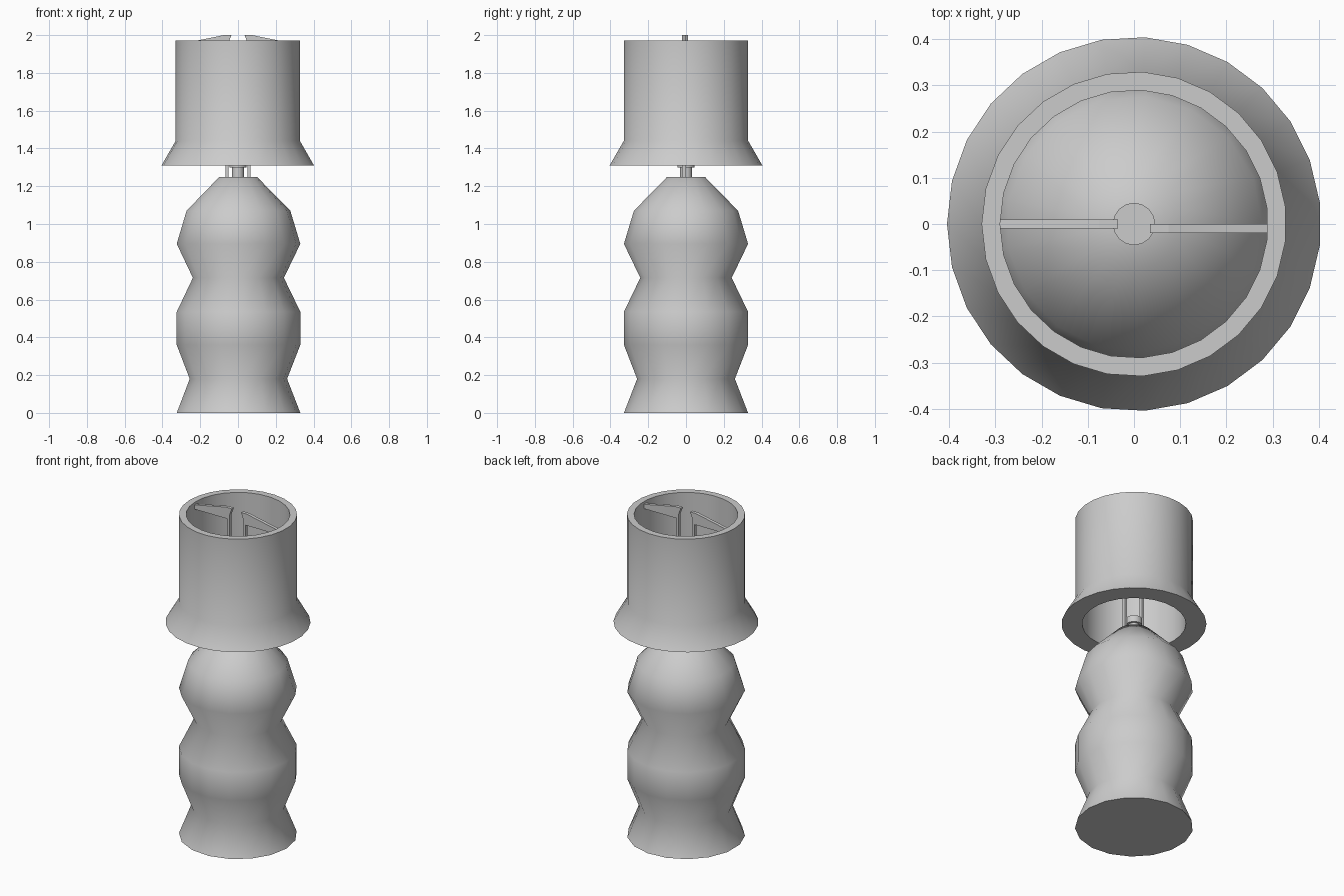
import bpy, bmesh, math

cube = bpy.data.objects.get("Cube")
if cube:
    bpy.data.objects.remove(cube)

grey = bpy.data.materials.new("plain grey")
grey.use_nodes = True
grey.diffuse_color = (0.6, 0.6, 0.6, 1)
grey.node_tree.nodes["Principled BSDF"].inputs["Base Color"].default_value = (0.6, 0.6, 0.6, 1)


def finish(name, bm, angle=None):
    bmesh.ops.recalc_face_normals(bm, faces=bm.faces)
    mesh = bpy.data.meshes.new(name)
    bm.to_mesh(mesh)
    bm.free()
    mesh.materials.append(grey)
    obj = bpy.data.objects.new(name, mesh)
    bpy.context.collection.objects.link(obj)
    if angle:
        bpy.ops.object.select_all(action='DESELECT')
        obj.select_set(True)
        bpy.context.view_layer.objects.active = obj
        bpy.ops.object.shade_smooth_by_angle(angle=math.radians(angle))
    return obj


def lathe(name, profile, sides, start=0, closed=False, angle=60):
    """Turn (radius, height) points about z; open profiles get end caps."""
    bm = bmesh.new()
    rings = []
    for r, z in profile:
        turns = [start + math.tau * i / sides for i in range(sides)]
        rings.append([bm.verts.new((r * math.cos(t), r * math.sin(t), z)) for t in turns])
    pairs = list(zip(rings, rings[1:]))
    if closed:
        pairs.append((rings[-1], rings[0]))
    else:
        bm.faces.new(rings[0])
        bm.faces.new(rings[-1])
    for low, high in pairs:
        for i in range(sides):
            j = (i + 1) % sides
            bm.faces.new((low[i], low[j], high[j], high[i]))
    return finish(name, bm, angle)


def shade_arm(name, side, y):
    """Thin bracket: upright rod with a sloping arm out to the shade."""
    outline = [(0.05, 1.25), (0.066, 1.25), (0.066, 1.93), (0.295, 1.93),
               (0.295, 1.955), (0.075, 2.0), (0.035, 2.0), (0.05, 1.96)]
    bm = bmesh.new()
    face = bm.faces.new([bm.verts.new((side * x, y - 0.01, z)) for x, z in outline])
    new = bmesh.ops.extrude_face_region(bm, geom=[face])["geom"]
    moved = [v for v in new if isinstance(v, bmesh.types.BMVert)]
    bmesh.ops.translate(bm, verts=moved, vec=(0, 0.02, 0))
    return finish(name, bm)


# Wavy lamp body
lathe("lamp_body", [(0.33, 0), (0.26, 0.18), (0.33, 0.36), (0.33, 0.535),
                    (0.243, 0.715), (0.33, 0.895), (0.277, 1.07), (0.1, 1.25)], 17)

# Stem and bulb socket
lathe("stem", [(0.032, 1.24), (0.032, 1.3)], 16)
lathe("socket", [(0.046, 1.3), (0.046, 1.34)], 16)

# Hollow shade with a flared lower edge
lathe("lamp_shade", [(0.29, 1.31), (0.405, 1.31), (0.33, 1.44),
                     (0.33, 1.972), (0.29, 1.972)], 27, start=math.pi, closed=True, angle=45)

# Brackets holding the shade
shade_arm("right_arm", -1, 0.0)
shade_arm("left_arm", 1, -0.01)
